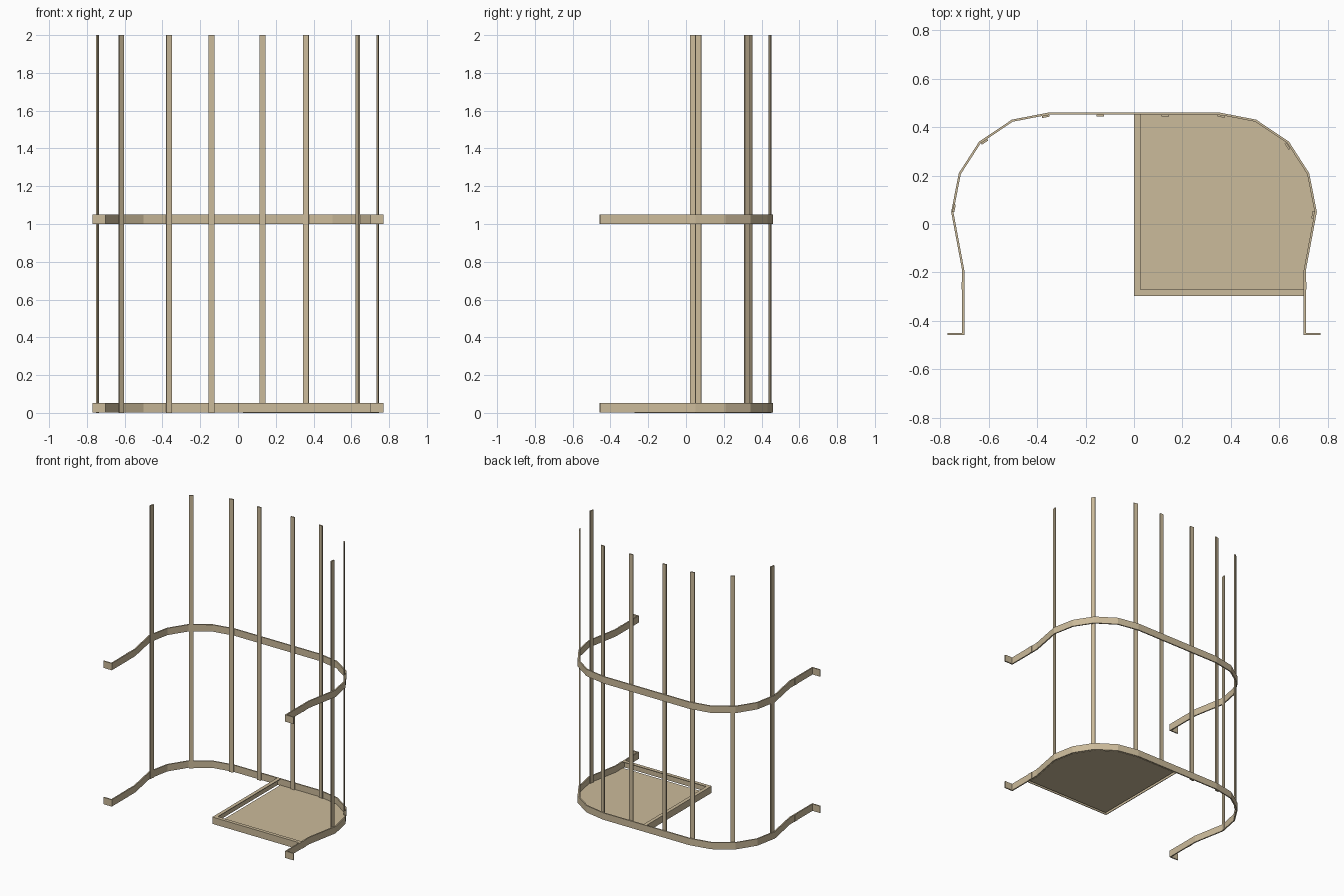
import bpy, bmesh
from math import atan2
from mathutils import Vector, Matrix

if "Cube" in bpy.data.objects:
    bpy.data.objects.remove(bpy.data.objects["Cube"], do_unlink=True)

mat = bpy.data.materials.new("tan_steel")
mat.use_nodes = True
TAN = (0.60, 0.495, 0.325, 1)
mat.diffuse_color = TAN
mat.node_tree.nodes["Principled BSDF"].inputs["Base Color"].default_value = TAN


def finish(name, bm):
    bmesh.ops.recalc_face_normals(bm, faces=bm.faces)
    mesh = bpy.data.meshes.new(name)
    bm.to_mesh(mesh)
    bm.free()
    mesh.materials.append(mat)
    bpy.context.collection.objects.link(bpy.data.objects.new(name, mesh))


def box(name, lo, hi):
    lo, hi = Vector(lo), Vector(hi)
    bm = bmesh.new()
    bmesh.ops.create_cube(bm, size=1, matrix=Matrix.Translation((lo + hi) / 2)
                          @ Matrix.Diagonal((*(hi - lo), 1)))
    finish(name, bm)


def prism(name, outline, z0, z1):
    bm = bmesh.new()
    face = bm.faces.new([bm.verts.new((x, y, z0)) for x, y in outline])
    top = bmesh.ops.extrude_face_region(bm, geom=[face])["geom"]
    bmesh.ops.translate(bm, vec=(0, 0, z1 - z0),
                        verts=[v for v in top if isinstance(v, bmesh.types.BMVert)])
    finish(name, bm)


def offset(path, d):
    """Shift a polyline sideways with mitred corners."""
    pts = [Vector(p) for p in path]
    dirs = [(b - a).normalized() for a, b in zip(pts, pts[1:])]
    dirs = [dirs[0]] + dirs + [dirs[-1]]
    out = []
    for p, a, b in zip(pts, dirs, dirs[1:]):
        n1, n2 = Vector((-a.y, a.x)), Vector((-b.y, b.x))
        out.append(p + (n1 + n2) * d / (1 + n1.dot(n2)))
    return out


# Hoops: flat strip bent around the cage, with outward feet
half = [(0.77, -0.454), (0.706, -0.454), (0.706, -0.19), (0.751, 0.05),
        (0.72, 0.208), (0.637, 0.337), (0.503, 0.427), (0.348, 0.457)]
path = half + [(-x, y) for x, y in reversed(half)]
THICK = 0.009
strip = offset(path, THICK / 2) + offset(path, -THICK / 2)[::-1]
for name, z in (("lower_hoop", 0.002), ("upper_hoop", 1.0)):
    prism(name, strip, z, z + 0.05)
    # Small joint tabs on the straight legs
    for side, s in (("left", 1), ("right", -1)):
        x0, x1 = sorted((s * 0.704, s * 0.713))
        box(f"{name}_{side}_tab", (x0, -0.27, z), (x1, -0.24, z + 0.05))

# Upright bars, lying flat against the inside of the hoop
bars = [(2, 0.74, 0.037), (4, 0.634, 0.322), (6, 0.36, 0.446), (7, 0.13, 0.448),
        (7, -0.14, 0.448), (8, -0.365, 0.445), (9, -0.618, 0.34), (11, -0.744, 0.065)]
for i, (seg, x, y) in enumerate(bars):
    d = Vector(path[seg + 1]) - Vector(path[seg])
    bm = bmesh.new()
    bmesh.ops.create_cube(bm, size=1, matrix=Matrix.Translation((x, y, 1))
                          @ Matrix.Rotation(atan2(d.y, d.x), 4, "Z")
                          @ Matrix.Diagonal((0.031, 0.009, 2, 1)))
    finish(f"upright_bar_{i + 1}", bm)

# Half-width floor plate following the hoop
inner = [tuple(p) for p in offset(path, THICK / 2)[2:8]]
edge = inner[0][0]
prism("floor_plate", [(0.026, -0.272), (edge, -0.272)] + inner
      + [(0.026, inner[-1][1])], 0, 0.006)

# Angle-section rails along the free edges of the floor
F, B, W, T, H = -0.297, 0.453, 0.026, 0.005, 0.052
box("front_rail_web", (0, F, 0.002), (edge, F + T, H))
box("front_rail_flange", (0, F, H - T), (edge, F + W, H))
box("side_rail_web", (0, F, 0.002), (T, B, H))
box("side_rail_flange", (0, F + W, H - T), (W, B, H))
